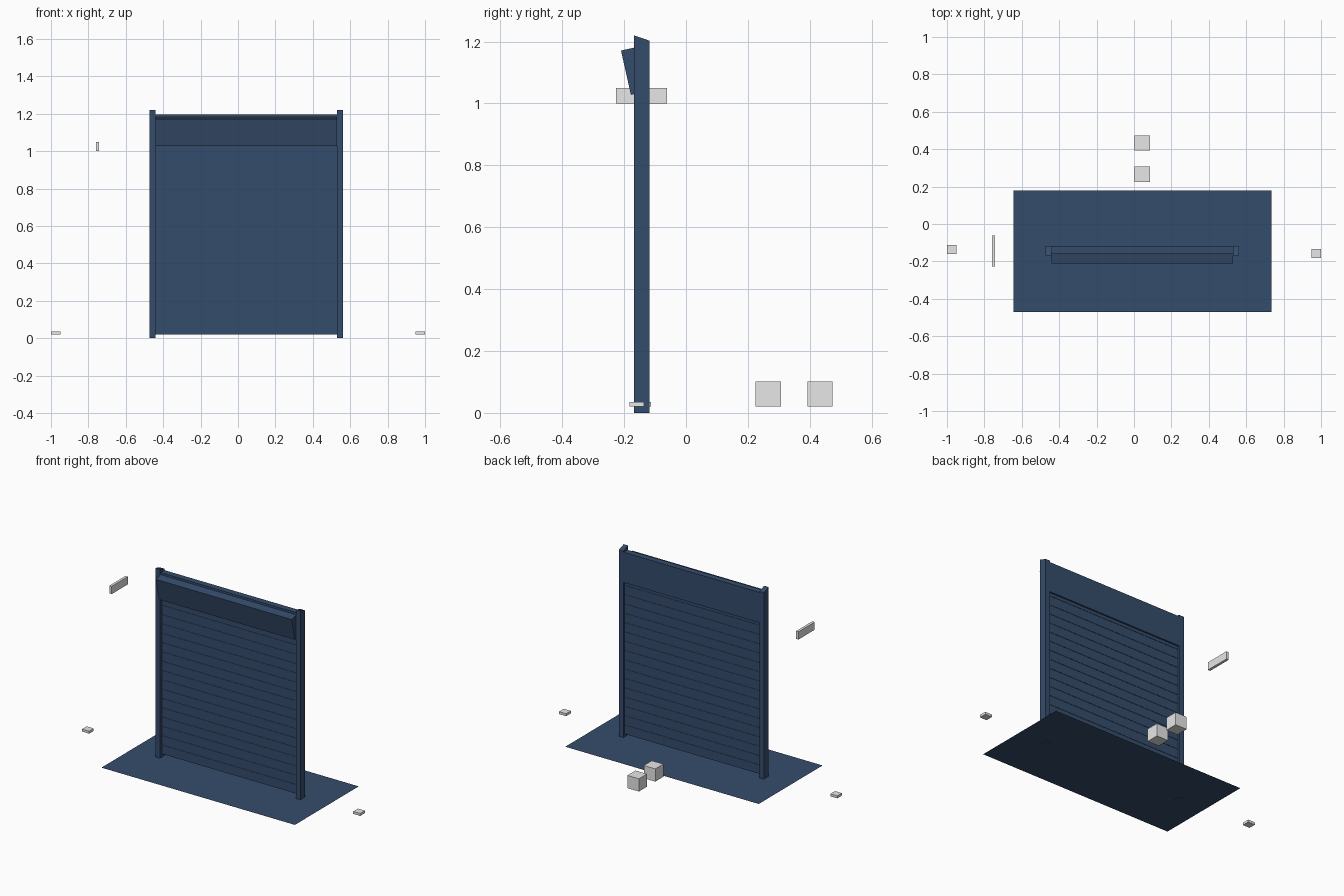
import bpy
import bmesh

old = bpy.data.objects.get("Cube")
if old:
    bpy.data.objects.remove(old, do_unlink=True)


def material(name, rgb):
    m = bpy.data.materials.new(name)
    m.use_nodes = True
    m.diffuse_color = (*rgb, 1)
    m.node_tree.nodes["Principled BSDF"].inputs["Base Color"].default_value = (*rgb, 1)
    return m


NAVY = material("navy paint", (0.036, 0.072, 0.15))
GREY = material("light grey", (0.8, 0.8, 0.8))


def finish(name, bm, mat):
    bmesh.ops.recalc_face_normals(bm, faces=bm.faces)
    mesh = bpy.data.meshes.new(name)
    bm.to_mesh(mesh)
    bm.free()
    mesh.materials.append(mat)
    obj = bpy.data.objects.new(name, mesh)
    bpy.context.collection.objects.link(obj)
    return obj


def extrude_profile(bm, x0, x1, profile):
    """Sweep a (y, z) outline from x0 to x1."""
    face = bm.faces.new([bm.verts.new((x0, y, z)) for y, z in profile])
    out = bmesh.ops.extrude_face_region(bm, geom=[face])
    verts = [v for v in out["geom"] if isinstance(v, bmesh.types.BMVert)]
    bmesh.ops.translate(bm, verts=verts, vec=(x1 - x0, 0, 0))


def prism(name, x0, x1, profile, mat=NAVY):
    bm = bmesh.new()
    extrude_profile(bm, x0, x1, profile)
    return finish(name, bm, mat)


def rect(y0, y1, z0, z1):
    return [(y0, z0), (y1, z0), (y1, z1), (y0, z1)]


FRONT, BACK = -0.168, -0.118
INNER_R, INNER_L = -0.44, 0.53
POST_W = 0.032

# Ground sheet
bm = bmesh.new()
bm.faces.new([bm.verts.new((x, y, 0.001)) for x, y in
              ((-0.645, -0.47), (0.735, -0.47), (0.735, 0.18), (-0.645, 0.18))])
finish("ground_sheet", bm, NAVY)

# Side posts with slanted tops
post = [(FRONT, 0), (BACK, 0), (BACK, 1.203), (FRONT, 1.22)]
prism("right_post", INNER_R - POST_W, INNER_R, post)
prism("left_post", INNER_L, INNER_L + POST_W, post)

# Shutter: thin core with a stack of slats
prism("shutter_core", INNER_R, INNER_L, rect(-0.143, -0.132, 0.02, 1.06))
bm = bmesh.new()
count, bottom, top = 17, 0.02, 1.04
pitch = (top - bottom) / count
for i in range(count):
    z = bottom + i * pitch
    extrude_profile(bm, INNER_R, INNER_L, rect(-0.145, -0.13, z, z + pitch - 0.002))
finish("shutter_slats", bm, NAVY)

# Header behind the shutter and the tilted hood in front of it
prism("header", INNER_R, INNER_L,
      [(-0.12, 1.0), (-0.12, 1.195), (-0.16, 1.195), (-0.16, 1.1), (-0.14, 1.0)])
prism("tilted_hood", INNER_R, INNER_L,
      [(-0.21, 1.171), (-0.178, 1.028), (-0.133, 1.038), (-0.161, 1.182)])

# Small loose grey blocks around the frame
prism("right_wall_plate", -0.76, -0.743, rect(-0.226, -0.061, 1.0, 1.05), GREY)
prism("right_floor_pad", -1.0, -0.95, rect(-0.16, -0.113, 0.02, 0.036), GREY)
prism("left_floor_pad", 0.95, 1.0, rect(-0.183, -0.135, 0.02, 0.036), GREY)
for label, y in (("near", 0.225), ("far", 0.392)):
    prism(label + "_rear_block", 0.004, 0.086, rect(y, y + 0.082, 0.02, 0.102), GREY)
